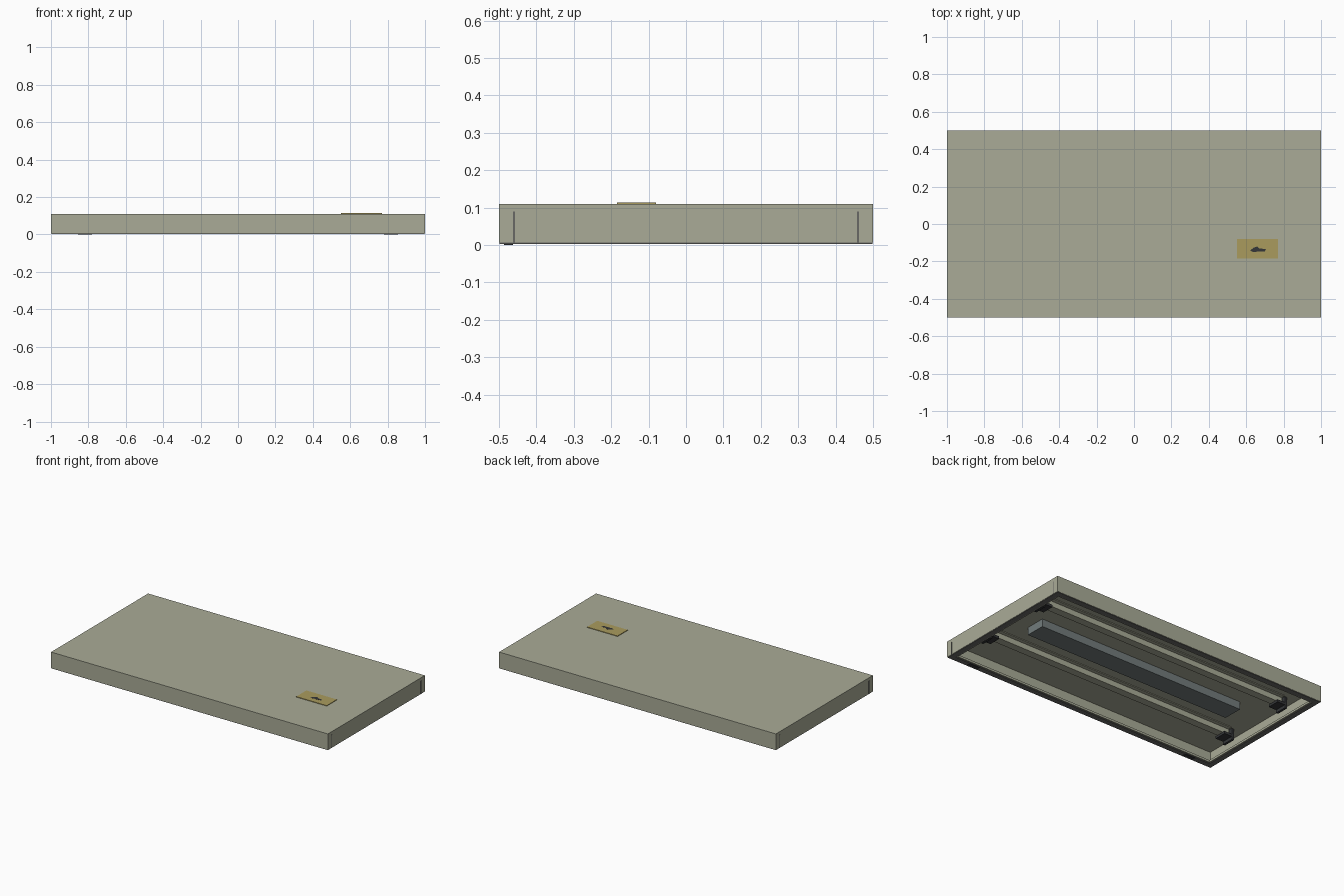
import bpy, bmesh

cube = bpy.data.objects.get("Cube")
if cube:
    bpy.data.objects.remove(cube, do_unlink=True)


def material(name, r, g, b):
    m = bpy.data.materials.new(name)
    m.use_nodes = True
    m.diffuse_color = (r, g, b, 1)
    bsdf = next(n for n in m.node_tree.nodes if n.type == 'BSDF_PRINCIPLED')
    bsdf.inputs["Base Color"].default_value = (r, g, b, 1)
    return m


PAINT = material("olive grey paint", 0.40, 0.41, 0.31)
BRASS = material("brass", 0.40, 0.33, 0.11)
SLATE = material("slate grey", 0.17, 0.20, 0.20)
RUBBER = material("dark grey rubber", 0.14, 0.14, 0.13)
BLACK = material("near black", 0.035, 0.037, 0.04)


def finish(name, bm, mat):
    bmesh.ops.recalc_face_normals(bm, faces=bm.faces)
    mesh = bpy.data.meshes.new(name)
    bm.to_mesh(mesh)
    bm.free()
    mesh.materials.append(mat)
    obj = bpy.data.objects.new(name, mesh)
    bpy.context.collection.objects.link(obj)
    return obj


def box(name, xs, ys, zs, mat):
    bm = bmesh.new()
    bmesh.ops.create_cube(bm, size=1)
    for v in bm.verts:
        for i, (lo, hi) in enumerate((xs, ys, zs)):
            v.co[i] = hi if v.co[i] > 0 else lo
    return finish(name, bm, mat)


def rect_sweep(name, profile, mat, closed, half_x=0.999, half_y=0.5):
    """Sweep a profile of (inset, height) points round a rectangle."""
    bm = bmesh.new()
    rings = []
    for inset, z in profile:
        x, y = half_x - inset, half_y - inset
        rings.append([bm.verts.new((sx * x, sy * y, z))
                      for sx, sy in ((-1, -1), (1, -1), (1, 1), (-1, 1))])
    pairs = list(zip(rings, rings[1:]))
    if closed:
        pairs.append((rings[-1], rings[0]))
    else:
        bm.faces.new(rings[0])
        bm.faces.new(rings[-1])
    for a, b in pairs:
        for i in range(4):
            j = (i + 1) % 4
            bm.faces.new((a[i], a[j], b[j], b[i]))
    return finish(name, bm, mat)


def extrude_polygon(name, points, vector, mat):
    bm = bmesh.new()
    face = bm.faces.new([bm.verts.new(p) for p in points])
    new = bmesh.ops.extrude_face_region(bm, geom=[face])["geom"]
    bmesh.ops.translate(bm, vec=vector,
                        verts=[g for g in new if isinstance(g, bmesh.types.BMVert)])
    return finish(name, bm, mat)


# Folded sheet metal door: skin, walls and a returned flange round the opening
rect_sweep("door_shell", [(0, 0.11), (0, 0.006), (0.045, 0.006), (0.045, 0.02),
                          (0.041, 0.02), (0.041, 0.01), (0.004, 0.01),
                          (0.004, 0.105)], PAINT, False)

# Seal under the flange
rect_sweep("rim_seal", [(0.002, 0.007), (0.002, 0.003), (0.036, 0.003),
                        (0.036, 0.007)], RUBBER, True)

# Hat-section stiffener rails inside the door, with end brackets
HAT = [(-0.05, 0.106), (-0.05, 0.1), (-0.025, 0.1), (-0.025, 0.065),
       (0.025, 0.065), (0.025, 0.1), (0.05, 0.1), (0.05, 0.106)]
for row, cy in (("front", -0.24), ("back", 0.24)):
    extrude_polygon(row + "_rail", [(-0.9, cy + y, z) for y, z in HAT],
                    (1.8, 0, 0), PAINT)
    for side, s in (("left", 1), ("right", -1)):
        # L-shaped bracket: upright plate and a foot gripping the rail
        xs = sorted((s * 0.91, s * 0.925))
        box(f"{row}_{side}_bracket_plate", xs, (cy - 0.04, cy + 0.04),
            (0.03, 0.106), BLACK)
        xs = sorted((s * 0.855, s * 0.925))
        box(f"{row}_{side}_bracket_foot", xs, (cy - 0.04, cy + 0.04),
            (0.05, 0.066), BLACK)

# Document tray along the middle of the inside
box("inner_tray", (-0.75, 0.75), (-0.065, 0.065), (0.055, 0.106), SLATE)

# Corner seams on both ends, and bumper pads under the front edge
for side, s in (("left", 1), ("right", -1)):
    for row, t in (("front", -1), ("back", 1)):
        box(f"{side}_{row}_seam", sorted((s * 0.998, s)),
            sorted((t * 0.457, t * 0.463)), (0.006, 0.09), RUBBER)
    box(side + "_bumper_pad", sorted((s * 0.78, s * 0.855)),
        (-0.487, -0.462), (0, 0.004), BLACK)

# Brass plate with a small dark inlay
box("brass_plate", (0.55, 0.77), (-0.185, -0.08), (0.11, 0.1135), BRASS)
INLAY = [(0.62, -0.142), (0.635, -0.149), (0.7, -0.147), (0.705, -0.135),
         (0.67, -0.13), (0.658, -0.12), (0.64, -0.127)]
extrude_polygon("plate_inlay", [(x, y, 0.1133) for x, y in INLAY],
                (0, 0, 0.0006), BLACK)
